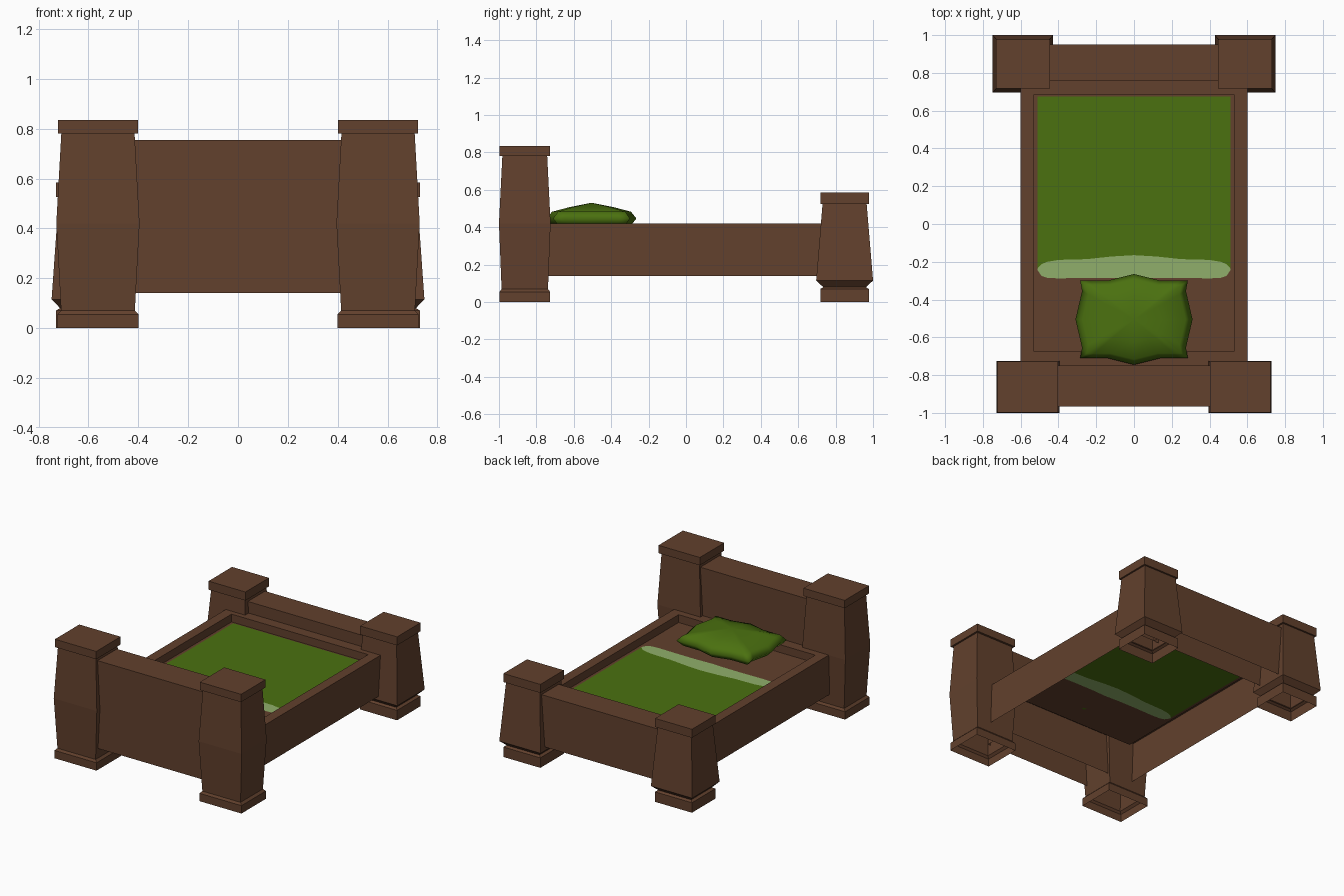
import bpy, bmesh

if "Cube" in bpy.data.objects:
    bpy.data.objects.remove(bpy.data.objects["Cube"])


def material(name, rgb):
    m = bpy.data.materials.new(name)
    m.diffuse_color = (*rgb, 1)
    m.use_nodes = True
    m.node_tree.nodes["Principled BSDF"].inputs["Base Color"].default_value = m.diffuse_color
    return m


WOOD = material("brown wood", (0.122, 0.052, 0.026))
GREEN = material("green cloth", (0.070, 0.165, 0.005))
PALE = material("pale green trim", (0.280, 0.430, 0.145))


def finish(bm, name, mats):
    mesh = bpy.data.meshes.new(name)
    bm.to_mesh(mesh)
    bm.free()
    for m in mats:
        mesh.materials.append(m)
    ob = bpy.data.objects.new(name, mesh)
    bpy.context.collection.objects.link(ob)
    return ob


def loft(name, cx, cy, rings, cap=True):
    """Rectangular rings (z, half x, half y) joined in order; bottom left open."""
    bm = bmesh.new()
    prev = None
    for z, hx, hy in rings:
        ring = [bm.verts.new((cx + sx * hx, cy + sy * hy, z))
                for sx, sy in ((-1, -1), (1, -1), (1, 1), (-1, 1))]
        if prev:
            for i in range(4):
                j = (i + 1) % 4
                bm.faces.new((prev[i], prev[j], ring[j], ring[i]))
        prev = ring
    if cap:
        bm.faces.new(prev)
    return finish(bm, name, [WOOD])


# Posts: bulging at the head, flared at the foot
HEAD = [(0, .163, .135), (.055, .163, .135), (.07, .148, .124), (.42, .167, .138),
        (.78, .147, .120), (.78, .160, .135), (.835, .160, .135)]
FOOT = [(0, .143, .130), (.07, .143, .130), (.08, .126, .114), (.115, .160, .152),
        (.525, .131, .118), (.525, .143, .130), (.585, .143, .130)]
for side, s in (("left", -1), ("right", 1)):
    loft("head_post_" + side, s * .562, -.862, HEAD)
    loft("foot_post_" + side, s * .588, .848, FOOT)

# Head and foot boards
loft("headboard", 0, -.8575, [(.14, .43, .1075), (.755, .43, .1075)])
loft("footboard", 0, .855, [(.14, .47, .095), (.50, .47, .095)])

# Frame: outer walls, top rim, inner walls down to the bed surface
FLOOR = .365
bm_frame = loft("bed_frame", 0, .005, [(.14, .6, .757), (.42, .6, .757),
                                       (.42, .53, .68), (FLOOR, .53, .68)], cap=False)

# Bed surface with blanket and its wavy folded edge
half = [(0, -.290, -.165), (.12, -.285, -.172), (.25, -.285, -.186), (.40, -.288, -.190),
        (.46, -.285, -.200), (.49, -.275, -.213), (.51, -.245, -.235), (.53, -.245, -.235)]
cols = [(-x, a, b) for x, a, b in half[:0:-1]] + half
bm = bmesh.new()
grid = [[bm.verts.new((x, y, FLOOR)) for y in (-.675, a, b, .675, .685)] for x, a, b in cols]
for i in range(len(grid) - 1):
    edge = i in (0, len(grid) - 2)
    for j in range(4):
        f = bm.faces.new((grid[i][j], grid[i + 1][j], grid[i + 1][j + 1], grid[i][j + 1]))
        f.material_index = 0 if edge else (0, 2, 1, 0)[j]
finish(bm, "bed_surface", [WOOD, GREEN, PALE])

# Pillow: star-like cushion outline, domed above and below
quarter = [(.31, 0), (.275, .15), (.285, .205), (.24, .205), (.14, .205), (0, .24)]
outline = quarter + [(-x, y) for x, y in quarter[-2::-1]]
outline += [(x, -y) for x, y in outline[-2:0:-1]]
PY, PZ = -.505, .447
bm = bmesh.new()
n = len(outline)


def pillow_ring(scale, dz):
    return [bm.verts.new((x * scale, PY + y * scale, PZ + dz)) for x, y in outline]


rim = pillow_ring(1, 0)
for s in (1, -1):
    prev = rim
    for scale, dz in ((.88, .036), (.5, .060)):
        ring = pillow_ring(scale, dz * s)
        for i in range(n):
            j = (i + 1) % n
            bm.faces.new((prev[i], prev[j], ring[j], ring[i]))
        prev = ring
    top = bm.verts.new((0, PY, PZ + .084 * s))
    for i in range(n):
        bm.faces.new((prev[i], prev[(i + 1) % n], top))
bmesh.ops.recalc_face_normals(bm, faces=bm.faces)
for f in bm.faces:
    f.smooth = True
finish(bm, "pillow", [GREEN])
